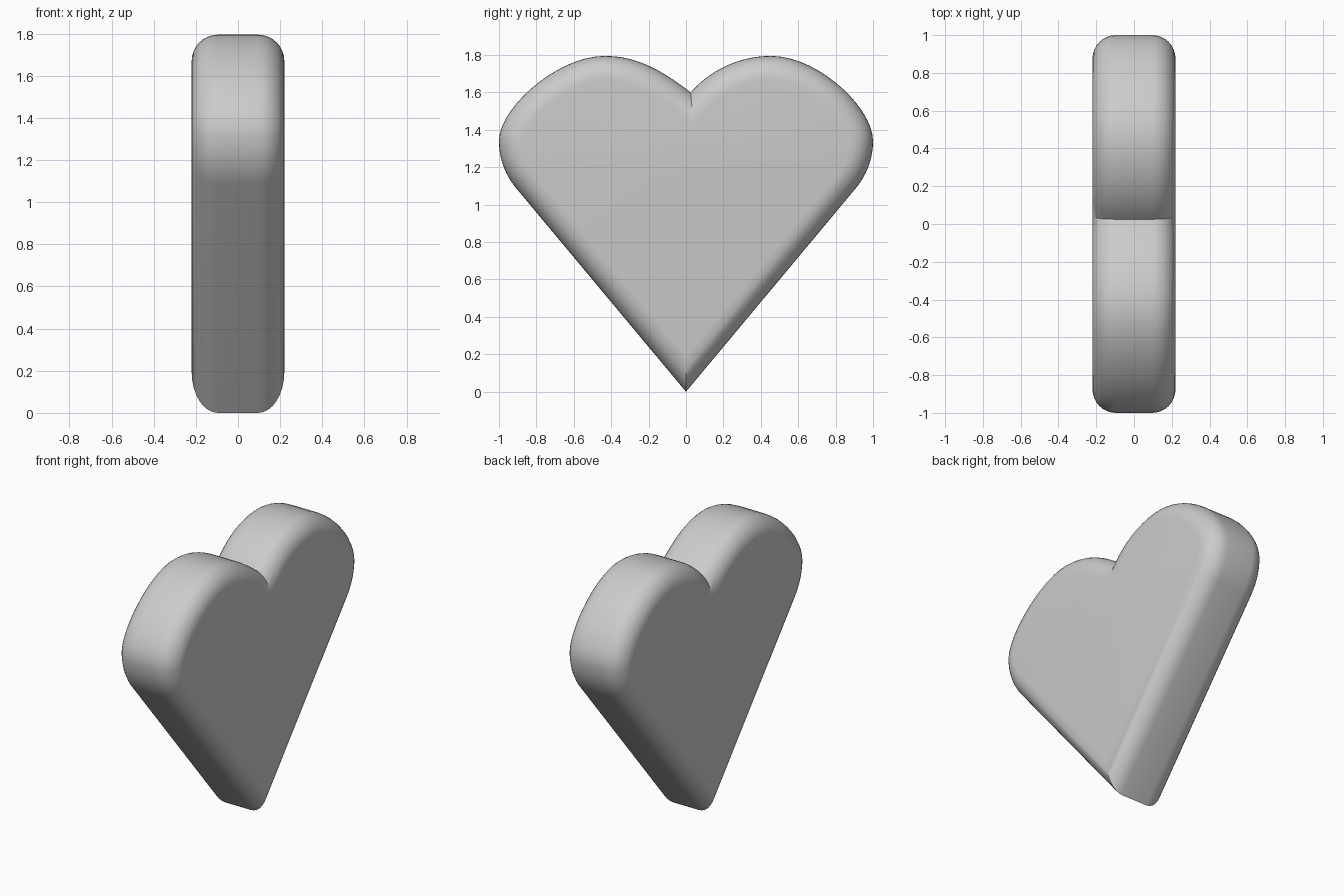
import bpy
import bmesh
import math
from mathutils import Vector
from mathutils.geometry import interpolate_bezier

if "Cube" in bpy.data.objects:
    bpy.data.objects.remove(bpy.data.objects["Cube"])

HALF = 0.22      # half thickness
ROUND = 0.125    # edge rounding radius
STEPS = 8        # rings in each rounded edge

grey = bpy.data.materials.new("light_grey")
grey.use_nodes = True
colour = (0.6, 0.6, 0.6, 1)
grey.diffuse_color = colour
grey.node_tree.nodes["Principled BSDF"].inputs["Base Color"].default_value = colour


def lobe(side, crest):
    """Bezier knots of one lobe, from the straight flank up to the notch."""
    knots = [
        ((.91, 1.09), (.97, 1.165), (1, 1.25), (1, 1.34)),
        ((1, 1.34), (1, 1.52), (crest + .25, 1.795), (crest, 1.795)),
        ((crest, 1.795), (crest - .17, 1.795), (.13, 1.72), (.025 * side, 1.6)),
    ]
    pts = []
    for seg in knots:
        a, h1, h2, b = [Vector((side * y, z)) for y, z in seg]
        pts += interpolate_bezier(a, h1, h2, b, 16)[:-1]
    return pts


# Heart outline, counter-clockwise from the tip
notch = Vector((.025, 1.6))
outline = [Vector((0, 0))] + lobe(1, .455) + [notch] + lobe(-1, .435)[::-1]
outline = [Vector((p[0], p[1])) for p in outline]


def inset(points, d):
    """Move every point inwards by d, with mitred corners."""
    out = []
    for i, p in enumerate(points):
        e1 = (p - points[i - 1]).normalized()
        e2 = (points[(i + 1) % len(points)] - p).normalized()
        n1, n2 = Vector((-e1.y, e1.x)), Vector((-e2.y, e2.x))
        out.append(p + (n1 + n2) * d / (1 + n1.dot(n2)))
    return out


# Rings across the thickness, following a quarter circle at each edge
bm = bmesh.new()
profile = []
for k in range(STEPS + 1):
    a = math.pi / 2 * k / STEPS
    profile.append((HALF - ROUND + ROUND * math.sin(a), ROUND * (1 - math.cos(a))))
profile = [(-x, d) for x, d in reversed(profile)] + profile
rings = [[bm.verts.new((x, p.x, p.y)) for p in inset(outline, d)] for x, d in profile]
count = len(outline)
for r1, r2 in zip(rings, rings[1:]):
    for i in range(count):
        j = (i + 1) % count
        bm.faces.new((r1[i], r1[j], r2[j], r2[i]))
bm.faces.new(rings[0])
bm.faces.new(rings[-1])
bmesh.ops.recalc_face_normals(bm, faces=bm.faces)

mesh = bpy.data.meshes.new("heart")
bm.to_mesh(mesh)
bm.free()
mesh.materials.append(grey)
heart = bpy.data.objects.new("heart", mesh)
bpy.context.collection.objects.link(heart)

bpy.ops.object.select_all(action="DESELECT")
heart.select_set(True)
bpy.context.view_layer.objects.active = heart
bpy.ops.object.shade_smooth_by_angle(angle=math.radians(35))
